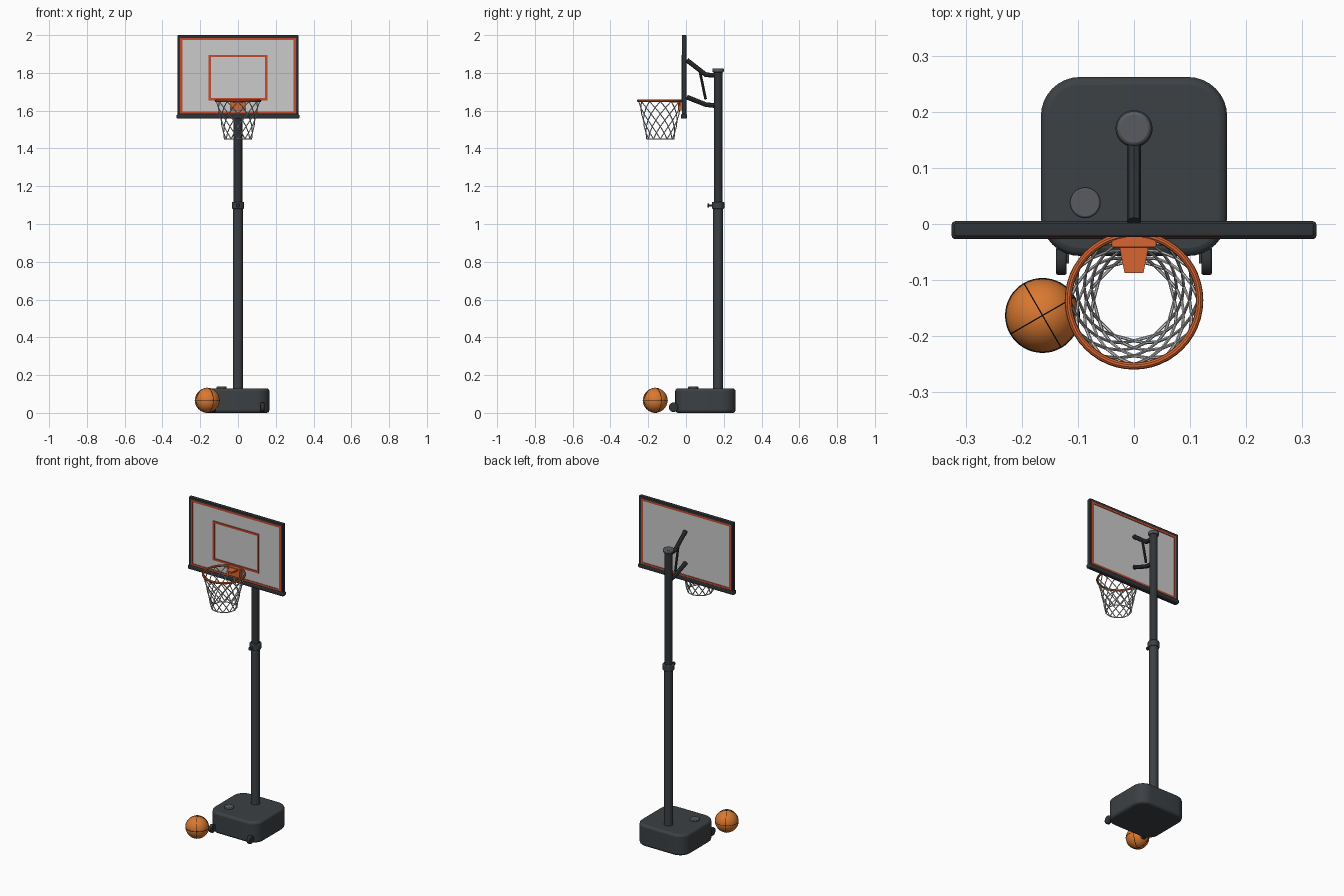
import bpy, math
from mathutils import Vector
from math import sin, cos, pi, radians

if "Cube" in bpy.data.objects:
    bpy.data.objects.remove(bpy.data.objects["Cube"])


def material(name, rgb):
    m = bpy.data.materials.new(name)
    m.diffuse_color = (*rgb, 1)
    m.use_nodes = True
    m.node_tree.nodes["Principled BSDF"].inputs["Base Color"].default_value = m.diffuse_color
    return m


DARK = material("dark_plastic", (0.045, 0.052, 0.058))
STEEL = material("dark_steel", (0.03, 0.034, 0.038))
CAP = material("grey_cap", (0.1, 0.105, 0.115))
ORANGE = material("rim_orange", (0.68, 0.13, 0.03))
RED = material("line_red", (0.55, 0.07, 0.03))
BALL = material("ball_orange", (0.7, 0.19, 0.03))
SEAM = material("seam_black", (0.01, 0.01, 0.01))


def finish(ob, name, mat=None, bevel=0, segments=2, smooth=True):
    ob.name = name
    if mat:
        ob.data.materials.append(mat)
    if bevel:
        b = ob.modifiers.new("bevel", 'BEVEL')
        b.width, b.segments, b.limit_method = bevel, segments, 'ANGLE'
        b.angle_limit = radians(40)
    if smooth:
        bpy.ops.object.select_all(action='DESELECT')
        ob.select_set(True)
        bpy.context.view_layer.objects.active = ob
        bpy.ops.object.shade_smooth_by_angle(angle=radians(35))
    return ob


def mesh(name, verts, faces, mat=None, **kw):
    me = bpy.data.meshes.new(name)
    me.from_pydata(verts, [], faces)
    ob = bpy.data.objects.new(name, me)
    bpy.context.collection.objects.link(ob)
    return finish(ob, name, mat, **kw)


def prism(name, outline, z0, z1, mat, **kw):
    n = len(outline)
    verts = [(x, y, z) for z in (z0, z1) for x, y in outline]
    faces = [tuple(reversed(range(n))), tuple(range(n, 2 * n))]
    faces += [(i, (i + 1) % n, n + (i + 1) % n, n + i) for i in range(n)]
    return mesh(name, verts, faces, mat, **kw)


def box(name, x, y, z, mat=None, **kw):
    return prism(name, [(x[0], y[0]), (x[1], y[0]), (x[1], y[1]), (x[0], y[1])], *z, mat, **kw)


def rod(name, a, b, r, mat, sides=24, **kw):
    a, b = Vector(a), Vector(b)
    bpy.ops.mesh.primitive_cylinder_add(vertices=sides, radius=r, depth=(b - a).length, location=(a + b) / 2)
    ob = bpy.context.object
    ob.rotation_euler = (b - a).to_track_quat('Z', 'Y').to_euler()
    return finish(ob, name, mat, **kw)


def tube(name, paths, r, mat=None, closed=False, res=1):
    cu = bpy.data.curves.new(name, 'CURVE')
    cu.dimensions = '3D'
    cu.bevel_depth, cu.bevel_resolution, cu.use_fill_caps = r, res, True
    for pts in paths:
        s = cu.splines.new('POLY')
        s.points.add(len(pts) - 1)
        s.use_cyclic_u = closed
        for p, co in zip(s.points, pts):
            p.co = (*co, 1)
    ob = bpy.data.objects.new(name, cu)
    bpy.context.collection.objects.link(ob)
    bpy.ops.object.select_all(action='DESELECT')
    ob.select_set(True)
    bpy.context.view_layer.objects.active = ob
    bpy.ops.object.convert(target='MESH')
    return finish(bpy.context.object, name, mat)


def frame(name, w, z0, z1, t, y0, y1, mat, **kw):
    # rectangular border in the xz plane, inner edge inset by t
    out = [(-w, z0), (w, z0), (w, z1), (-w, z1)]
    inn = [(-w + t, z0 + t), (w - t, z0 + t), (w - t, z1 - t), (-w + t, z1 - t)]
    verts = [(x, y, z) for y in (y0, y1) for ring in (out, inn) for x, z in ring]
    faces = []
    for i in range(4):
        j = (i + 1) % 4
        faces += [(i, j, j + 4, i + 4), (i + 12, j + 12, j + 8, i + 8),
                  (i + 8, j + 8, j, i), (i + 4, j + 4, j + 12, i + 12)]
    return mesh(name, verts, faces, mat, **kw)


# Base tank with rounded corners, filler cap and wheels
R, outline = 0.07, []
for cx, cy, a0 in ((0.096, 0.192, 0), (-0.096, 0.192, 90), (-0.096, 0.013, 180), (0.096, 0.013, 270)):
    for k in range(9):
        a = radians(a0 + k * 90 / 8)
        outline.append((cx + R * cos(a), cy + R * sin(a)))
prism("base_tank", outline, 0, 0.13, DARK, bevel=0.014, segments=3)
rod("filler_cap", (-0.087, 0.038, 0.12), (-0.087, 0.038, 0.139), 0.027, CAP, bevel=0.003)
for s, side in ((-1, "left"), (1, "right")):
    rod(side + "_wheel", (s * 0.12, -0.066, 0.03), (s * 0.139, -0.066, 0.03), 0.025, STEEL, bevel=0.004)
    box(side + "_wheel_mount", sorted((s * 0.116, s * 0.124)), (-0.07, 0.0), (0.02, 0.045), DARK)

# Two-stage pole, collar with locking knob, top cap
PY = 0.17
rod("lower_pole", (0, PY, 0.12), (0, PY, 1.09), 0.026, DARK, sides=32)
rod("upper_pole", (0, PY, 1.08), (0, PY, 1.81), 0.0225, STEEL, sides=32)
rod("pole_collar", (0, PY, 1.08), (0, PY, 1.117), 0.033, DARK, sides=32, bevel=0.005)
rod("locking_pin", (0, 0.12, 1.098), (0, PY, 1.098), 0.006, STEEL, sides=16)
rod("locking_knob", (0, 0.113, 1.098), (0, 0.121, 1.098), 0.01, STEEL, sides=16, bevel=0.002)
rod("pole_cap", (0, PY, 1.803), (0, PY, 1.824), 0.031, CAP, sides=32, bevel=0.006)

# Support arms and brace behind the board
tube("upper_arm", [[(0, 0.004, 1.868), (0, 0.105, 1.79), (0, 0.16, 1.786)]], 0.0125, STEEL, res=2)
tube("lower_arm", [[(0, 0.004, 1.672), (0, 0.105, 1.632), (0, 0.16, 1.626)]], 0.0125, STEEL, res=2)
tube("arm_brace", [[(0, 0.072, 1.815), (0, 0.104, 1.66)]], 0.007, STEEL, res=2)

# Backboard: panel, dark frame, lower rail, painted lines
box("board_panel", (-0.3, 0.3), (-0.018, -0.003), (1.58, 1.99), smooth=False)
frame("board_frame", 0.32, 1.57, 2.0, 0.015, -0.022, 0.002, STEEL, bevel=0.003)
box("lower_rail", (-0.325, 0.325), (-0.027, 0.005), (1.558, 1.582), STEEL, bevel=0.006)
frame("border_line", 0.306, 1.582, 1.986, 0.013, -0.021, 0.0005, RED, smooth=False)
frame("target_line", 0.156, 1.655, 1.896, 0.012, -0.0235, -0.016, RED, smooth=False)

# Rim with mounting bracket
RY, RZ = -0.136, 1.652
bpy.ops.mesh.primitive_torus_add(major_radius=0.117, minor_radius=0.0065, major_segments=48,
                                 minor_segments=10, location=(0, RY, RZ))
finish(bpy.context.object, "rim", ORANGE)
box("rim_plate", (-0.04, 0.04), (-0.042, -0.018), (1.60, 1.657), ORANGE, bevel=0.003)
prism("rim_tongue", [(-0.017, -0.087), (0.017, -0.087), (0.026, -0.04), (-0.026, -0.04)],
      1.642, 1.652, ORANGE, smooth=False)

# Net: crossing spiral strands and a bottom loop
N, ROWS = 12, 6


def net_point(step, row):
    t = row / ROWS
    r = 0.115 - 0.043 * t ** 0.9
    a = 2 * pi * step / N
    return (r * cos(a), RY + r * sin(a), RZ - 0.003 - 0.199 * t)


tube("net", [[net_point(i + d * row / 2, row) for row in range(ROWS + 1)]
             for i in range(N) for d in (-1, 1)], 0.0028)
tube("net_bottom_loop", [[net_point(i, ROWS) for i in range(N)]], 0.0028, closed=True)

# Ball with seams
BC, BR = (-0.163, -0.163, 0.0665), 0.0655
bpy.ops.mesh.primitive_uv_sphere_add(segments=32, ring_count=20, radius=BR, location=BC)
finish(bpy.context.object, "ball", BALL)
for i, rot in enumerate(((0, 0, 0), (pi / 2, 0, radians(30)), (pi / 2, 0, radians(120)))):
    bpy.ops.mesh.primitive_torus_add(major_radius=BR, minor_radius=0.0013, major_segments=48,
                                     minor_segments=6, location=BC, rotation=rot)
    finish(bpy.context.object, f"ball_seam_{i + 1}", SEAM)
